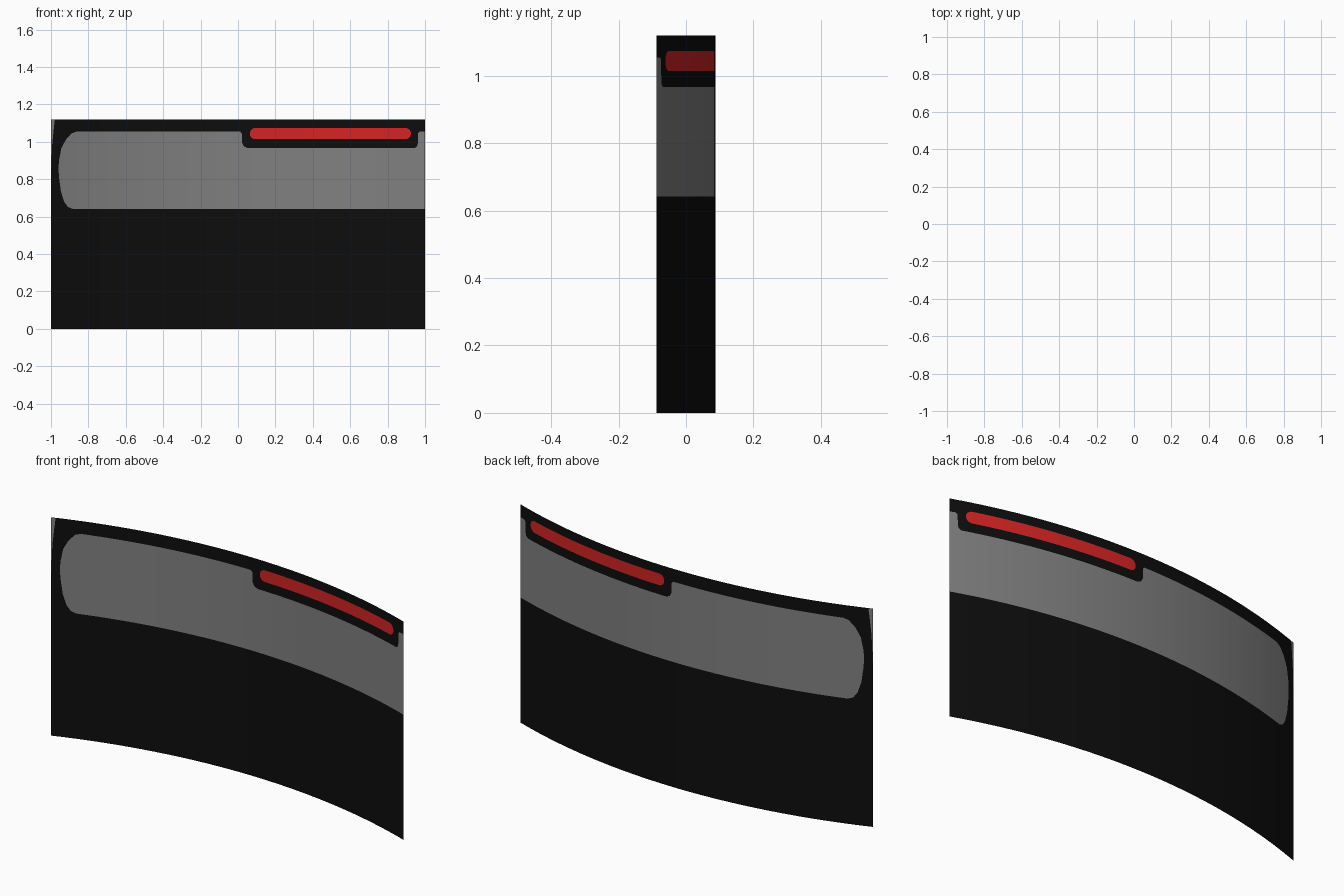
import bpy, bmesh, math

if "Cube" in bpy.data.objects:
    bpy.data.objects.remove(bpy.data.objects["Cube"])

HEIGHT = 1.12
SAG = 0.174                        # depth of the bow
R = (1 + SAG * SAG) / (2 * SAG)    # arc radius


def material(name, rgb):
    m = bpy.data.materials.new(name)
    m.diffuse_color = (*rgb, 1)
    m.use_nodes = True
    m.node_tree.nodes["Principled BSDF"].inputs["Base Color"].default_value = m.diffuse_color
    return m


mats = [material("black", (0.004, 0.004, 0.004)),
        material("grey", (0.216, 0.216, 0.216)),
        material("red", (0.66, 0.017, 0.017))]


def interp(pts, x):
    """Piecewise linear height of an outline at x."""
    if x <= pts[0][0]:
        return pts[0][1]
    for (x0, z0), (x1, z1) in zip(pts, pts[1:]):
        if x <= x1:
            return z0 + (z1 - z0) * (x - x0) / (x1 - x0)
    return pts[-1][1]


def capsule(x0, x1, zc, r, sign):
    """Upper or lower outline of a round-ended bar."""
    a = [math.pi / 2 * i / 8 for i in range(9)]
    left = [(x0 + r - r * math.cos(t), zc + sign * r * math.sin(t)) for t in a]
    right = [(x1 - r + r * math.cos(t), zc + sign * r * math.sin(t)) for t in reversed(a)]
    return left + right


# Outlines of the coloured areas, as heights along x
grey_low = [(-0.96, 0.86), (-0.957, 0.81), (-0.947, 0.735), (-0.93, 0.68),
            (-0.91, 0.652), (-0.885, 0.642), (1, 0.642)]
grey_top = [(-0.96, 0.86), (-0.957, 0.90), (-0.945, 0.965), (-0.92, 1.012),
            (-0.89, 1.045), (-0.865, 1.054), (0.012, 1.054), (0.02, 1.045),
            (0.022, 0.995), (0.032, 0.975), (0.052, 0.967), (0.945, 0.967),
            (0.957, 0.975), (0.961, 0.99), (0.963, 1.045), (0.97, 1.054), (1, 1.054)]
red_low = capsule(0.063, 0.925, 1.044, 0.03, -1)
red_top = capsule(0.063, 0.925, 1.044, 0.03, 1)
edge_sliver = [(-1, 0.82), (-0.994, 0.98), (-0.985, 1.07), (-0.979, HEIGHT), (1, HEIGHT)]
outlines = [grey_low, grey_top, red_low, red_top, edge_sliver]
band_colours = [0, 1, 0, 2, 0, 1]

# Columns at every outline point plus even steps along the arc
xs = {round(-1 + i / 32, 4) for i in range(65)}
for line in outlines:
    xs |= {round(p[0], 4) for p in line}

# Curved thin panel, each column split into coloured bands
bm = bmesh.new()
columns = []
for x in sorted(xs):
    y = math.sqrt(R * R - x * x) - R + SAG / 2
    sliver = interp(edge_sliver, x)
    levels = [0] + [min(interp(o, x), sliver) for o in outlines] + [HEIGHT]
    col = []
    for z in levels:
        if col and z - col[-1].co.z < 1e-4:
            col.append(col[-1])
        else:
            col.append(bm.verts.new((x, y, z)))
    columns.append(col)

for a, b in zip(columns, columns[1:]):
    for k, colour in enumerate(band_colours):
        corners = list(dict.fromkeys((a[k], b[k], b[k + 1], a[k + 1])))
        if len(corners) > 2:
            f = bm.faces.new(corners)
            f.material_index = colour
            f.smooth = True

mesh = bpy.data.meshes.new("curved_panel")
bm.to_mesh(mesh)
bm.free()
for m in mats:
    mesh.materials.append(m)
panel = bpy.data.objects.new("curved_panel", mesh)
bpy.context.collection.objects.link(panel)
